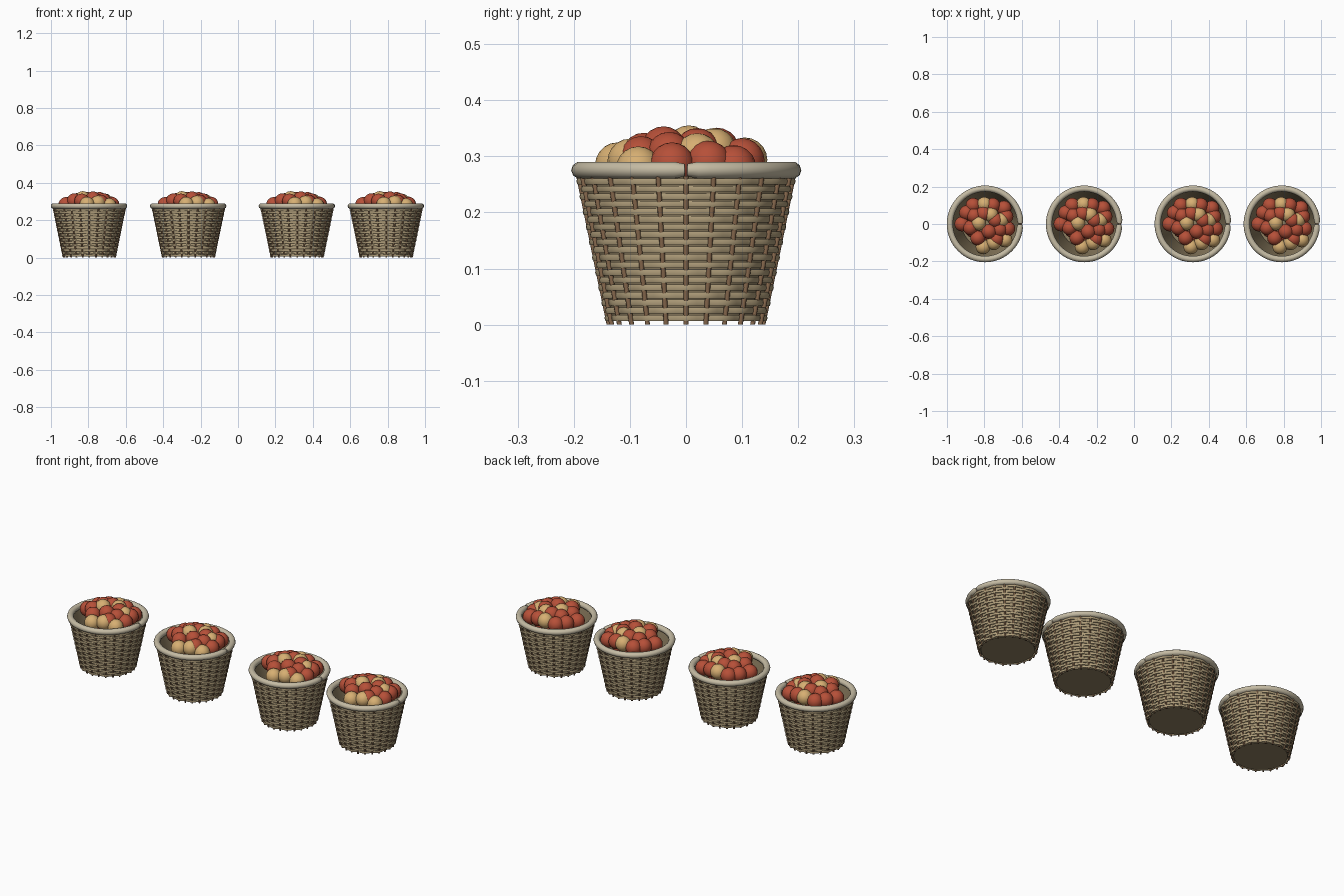
import bpy, bmesh
from math import sin, cos, pi, tau
from mathutils import Vector

cube = bpy.data.objects.get("Cube")
if cube:
    bpy.data.objects.remove(cube, do_unlink=True)

BASKET_X = (-0.795, -0.265, 0.316, 0.792)
STAKES = 24
ROWS = 19
FRUIT_R = 0.04


def material(name, color):
    mat = bpy.data.materials.new(name)
    mat.use_nodes = True
    mat.diffuse_color = (*color, 1)
    bsdf = mat.node_tree.nodes["Principled BSDF"]
    bsdf.inputs["Base Color"].default_value = (*color, 1)
    bsdf.inputs["Roughness"].default_value = 0.8
    return mat


weave_mat = material("wicker", (0.42, 0.33, 0.19))
stake_mat = material("dark wicker", (0.26, 0.15, 0.08))
rim_mat = material("pale wicker", (0.56, 0.50, 0.37))
liner_mat = material("shaded wicker", (0.27, 0.21, 0.12))
red_mat = material("red fruit", (0.47, 0.08, 0.04))
yellow_mat = material("yellow fruit", (0.68, 0.43, 0.17))


def wall(z):
    """Radius of the tapering basket wall at height z."""
    return 0.136 + 0.205 * z


def polar(r, a, z):
    return Vector((r * cos(a), r * sin(a), z))


def loft(bm, rings, closed=False, caps=True):
    """Skin a list of point rings into a tube."""
    loops = [[bm.verts.new(p) for p in ring] for ring in rings]
    n = len(loops[0])
    pairs = list(zip(loops, loops[1:]))
    if closed:
        pairs.append((loops[-1], loops[0]))
    for a, b in pairs:
        for i in range(n):
            j = (i + 1) % n
            bm.faces.new((a[i], a[j], b[j], b[i]))
    if caps and not closed:
        bm.faces.new(loops[0])
        bm.faces.new(loops[-1])


def oval(r, a, z, thick, tall, sides):
    """Cross-section in the radial plane at angle a."""
    return [polar(r + thick * cos(t), a, z + tall * sin(t))
            for t in (tau * k / sides for k in range(sides))]


def finish(bm, name, mat, angle=50):
    """Turn a bmesh into one part, repeated in every basket."""
    bmesh.ops.recalc_face_normals(bm, faces=bm.faces)
    mesh = bpy.data.meshes.new(name)
    bm.to_mesh(mesh)
    bm.free()
    mesh.materials.append(mat)
    for i, x in enumerate(BASKET_X):
        obj = bpy.data.objects.new(f"{name}_{i + 1}", mesh)
        obj.location.x = x
        bpy.context.collection.objects.link(obj)
    bpy.ops.object.select_all(action="DESELECT")
    obj.select_set(True)
    bpy.context.view_layer.objects.active = obj
    bpy.ops.object.shade_smooth_by_angle(angle=angle * pi / 180)


# Woven rows, passing in front of and behind alternate stakes
bm = bmesh.new()
pitch = 0.257 / ROWS
for row in range(ROWS):
    z = 0.012 + pitch * row
    rings = []
    for s in range(96):
        a = tau * s / 96
        wave = 0.0035 * cos(STAKES / 2 * a + pi * row)
        rings.append(oval(wall(z) + wave, a, z, 0.0035, pitch * 0.47, 6))
    loft(bm, rings, closed=True)
finish(bm, "woven_rows", weave_mat)

# Upright stakes
bm = bmesh.new()
for k in range(STAKES):
    a = tau * k / STAKES
    out, side = polar(1, a, 0), polar(1, a + pi / 2, 0)
    rings = []
    for z in (0, 0.265):
        centre = polar(wall(z) + 0.001, a, z)
        rings.append([centre + 0.0045 * (out * cos(t) + side * sin(t))
                      for t in (tau * i / 8 for i in range(8))])
    loft(bm, rings)
finish(bm, "upright_stakes", stake_mat)

# Inner wall and floor
bm = bmesh.new()
levels = [(0.13, 0.007), (wall(0.265) - 0.004, 0.265),
          (wall(0.265) - 0.009, 0.265), (0.125, 0.012)]
loft(bm, [[polar(r, tau * i / 48, z) for i in range(48)] for r, z in levels])
finish(bm, "inner_wall_and_floor", liner_mat, 30)

# Thick rim, with its two ends meeting in a small step on the +x side
bm = bmesh.new()
rings = []
for s in range(65):
    f = s / 64
    a = 0.012 + f * (tau - 0.024)
    swell = 0.75 if s in (0, 64) else 1
    rings.append(oval(0.1875 + 0.003 * sin(pi * f) - 0.002 * f, a, 0.2755,
                      0.0165 * swell, 0.0155 * swell, 10))
loft(bm, rings)
finish(bm, "rolled_rim", rim_mat)

# Heaped fruit
red = [(-.125, 0), (-.08, -.02), (-.10, .06), (-.065, .10), (.04, .10),
       (.10, .085), (-.01, .055), (.11, .04), (.12, -.025), (.075, -.03),
       (.02, -.04), (-.04, -.075), (.06, -.08), (-.06, .045), (.055, .02)]
yellow = [(-.035, .005), (.03, .05), (-.005, .105), (.085, .02),
          (.105, -.085), (.045, -.10), (-.012, -.122)]


def heap(points):
    """Place fruit on a shallow dome."""
    return [(x, y, 0.318 - 2.2 * (x * x + y * y)) for x, y in points]


buried = [polar(0.075, tau * k / 7, 0.25) for k in range(7)]
for name, mat, places in (("red_fruit", red_mat, heap(red) + buried),
                          ("yellow_fruit", yellow_mat, heap(yellow))):
    bm = bmesh.new()
    for place in places:
        ball = bmesh.ops.create_uvsphere(bm, u_segments=16, v_segments=10,
                                         radius=FRUIT_R)
        bmesh.ops.translate(bm, verts=ball["verts"], vec=Vector(place))
    finish(bm, name, mat)
